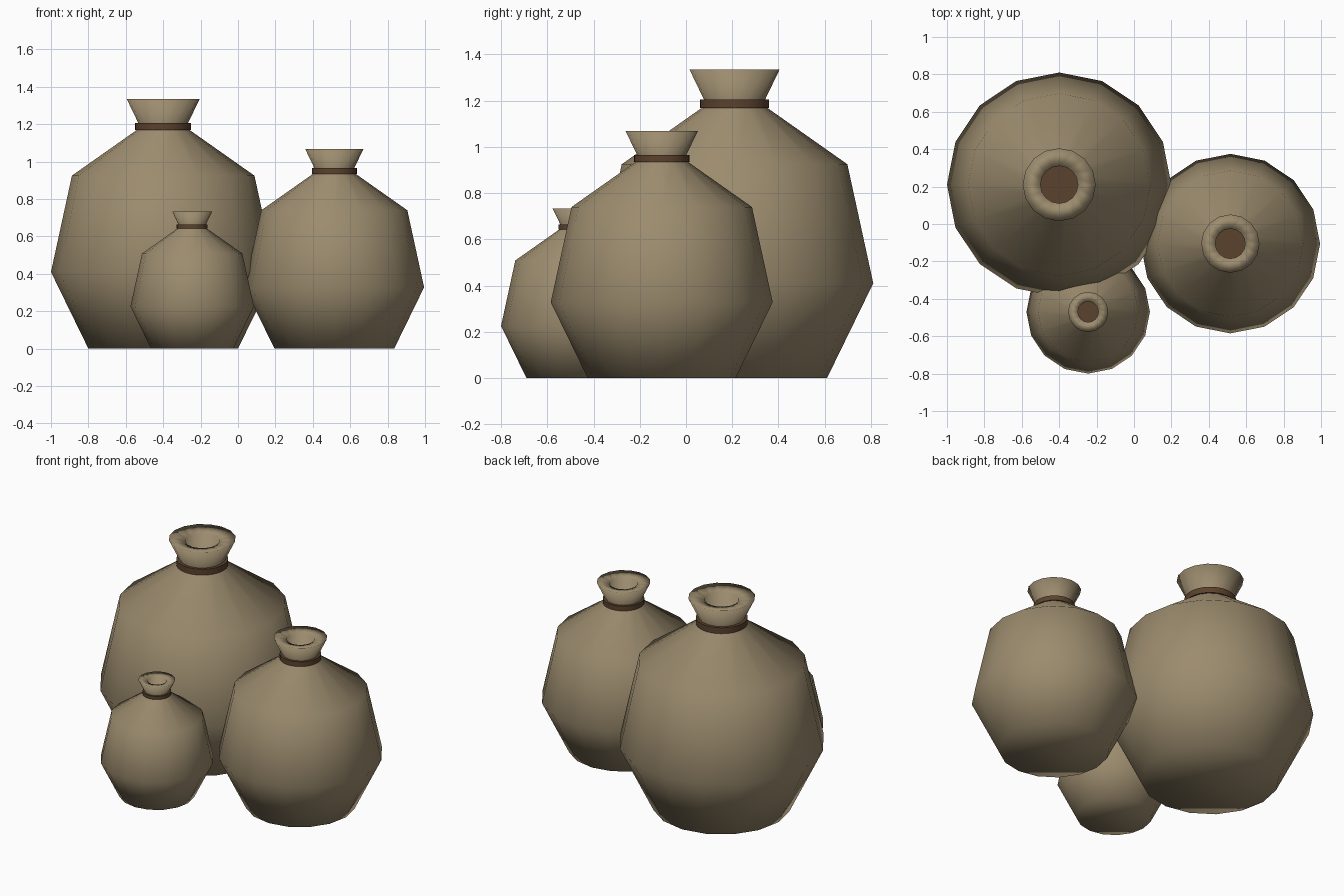
import bpy, bmesh, math

if "Cube" in bpy.data.objects:
    bpy.data.objects.remove(bpy.data.objects["Cube"], do_unlink=True)


def material(name, color):
    m = bpy.data.materials.new(name)
    m.use_nodes = True
    m.diffuse_color = color
    m.node_tree.nodes["Principled BSDF"].inputs["Base Color"].default_value = color
    return m


burlap = material("burlap", (0.33, 0.26, 0.155, 1))
cord = material("brown_cord", (0.105, 0.054, 0.027, 1))


def lathe(name, profile, sides, mat, location, scale):
    """Spin (radius, height) points around z, closing both ends."""
    bm = bmesh.new()
    rings = []
    for r, z in profile:
        angles = [2 * math.pi * i / sides for i in range(sides)]
        rings.append([bm.verts.new((r * math.cos(a), r * math.sin(a), z)) for a in angles])
    for low, high in zip(rings, rings[1:]):
        for i in range(sides):
            j = (i + 1) % sides
            bm.faces.new((low[i], low[j], high[j], high[i]))
    bm.faces.new(rings[0][::-1])
    bm.faces.new(rings[-1])
    for f in bm.faces:
        f.smooth = True
    mesh = bpy.data.meshes.new(name)
    bm.to_mesh(mesh)
    bm.free()
    mesh.materials.append(mat)
    obj = bpy.data.objects.new(name, mesh)
    obj.location = (*location, 0)
    obj.scale = (scale,) * 3
    bpy.context.collection.objects.link(obj)
    return obj


# Sack outline: base, belly, shoulder, neck, flared rim, lip and inner hole
SACK = [(0.40, 0), (0.60, 0.41), (0.488, 0.925), (0.14, 1.17), (0.13, 1.2),
        (0.195, 1.335), (0.10, 1.318), (0.10, 1.19)]
# Tie around the neck; its top also closes the hole
TIE = [(0.15, 1.168), (0.15, 1.206)]

SACKS = {
    "large": ((-0.40, 0.21), 1.0),
    "medium": ((0.515, -0.105), 0.8),
    "small": ((-0.245, -0.47), 0.55),
}

for size, (location, scale) in SACKS.items():
    lathe(size + "_sack", SACK, 16, burlap, location, scale)
    tie = lathe(size + "_neck_tie", TIE, 32, cord, location, scale)
    # Crisp edges on the tie
    bpy.ops.object.select_all(action="DESELECT")
    tie.select_set(True)
    bpy.context.view_layer.objects.active = tie
    bpy.ops.object.shade_smooth_by_angle(angle=math.radians(40))
